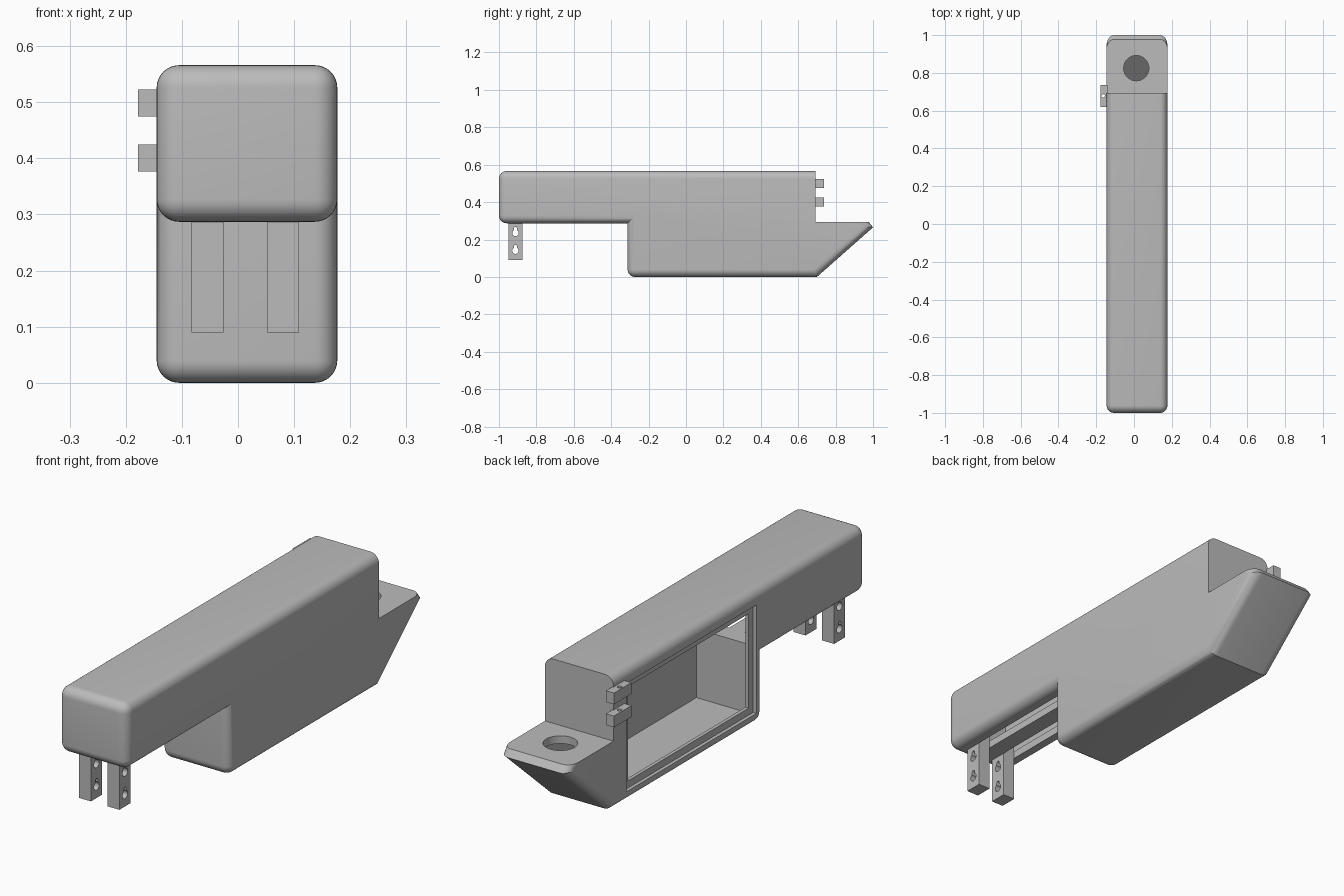
import bpy, bmesh, math
from mathutils import Matrix

if "Cube" in bpy.data.objects:
    bpy.data.objects.remove(bpy.data.objects["Cube"])

X0, X1 = -0.145, 0.177      # left and right sides of the housing
grey = bpy.data.materials.new("light grey")
grey.diffuse_color = (0.5, 0.5, 0.5, 1)
grey.use_nodes = True
grey.node_tree.nodes["Principled BSDF"].inputs["Base Color"].default_value = grey.diffuse_color


def finish(name, bm):
    bmesh.ops.recalc_face_normals(bm, faces=bm.faces[:])
    me = bpy.data.meshes.new(name)
    bm.to_mesh(me)
    bm.free()
    me.materials.append(grey)
    ob = bpy.data.objects.new(name, me)
    bpy.context.collection.objects.link(ob)
    return ob


def extrude_profile(name, pts, xa, xb, is_round=None, radius=0.04):
    """Extrude a (y, z) profile along x, rounding the edges chosen by is_round."""
    bm = bmesh.new()
    face = bm.faces.new([bm.verts.new((xa, y, z)) for y, z in pts])
    ext = bmesh.ops.extrude_face_region(bm, geom=[face])
    for v in ext["geom"]:
        if isinstance(v, bmesh.types.BMVert):
            v.co.x = xb
    bmesh.ops.recalc_face_normals(bm, faces=bm.faces[:])
    if is_round:
        edges = [e for e in bm.edges if is_round(e)]
        bmesh.ops.bevel(bm, geom=edges, offset=radius, offset_type='OFFSET',
                        segments=8, profile=0.5, affect='EDGES', clamp_overlap=True)
    return finish(name, bm)


def box(name, x, y, z):
    return extrude_profile(name, [(y[0], z[0]), (y[1], z[0]), (y[1], z[1]), (y[0], z[1])], *x)


def cylinder(name, loc, r, depth, axis='Z'):
    bm = bmesh.new()
    rot = Matrix.Rotation(math.pi / 2, 4, 'Y') if axis == 'X' else Matrix()
    bmesh.ops.create_cone(bm, cap_ends=True, segments=32, radius1=r, radius2=r,
                          depth=depth, matrix=Matrix.Translation(loc) @ rot)
    return finish(name, bm)


def cut(ob, *cutters):
    for c in cutters:
        m = ob.modifiers.new("cut", 'BOOLEAN')
        m.operation, m.solver, m.object = 'DIFFERENCE', 'EXACT', c
        bpy.context.view_layer.objects.active = ob
        bpy.ops.object.modifier_apply(modifier=m.name)
        bpy.data.objects.remove(c)


def smooth(ob):
    bpy.ops.object.select_all(action='DESELECT')
    ob.select_set(True)
    bpy.context.view_layer.objects.active = ob
    bpy.ops.object.shade_smooth_by_angle(angle=math.radians(30))


# Housing: long arm, deep box and sloped tail in one profile
outline = [(-1, 0.287), (-0.312, 0.287), (-0.312, 0), (0.70, 0), (1, 0.265),
           (0.978, 0.293), (0.693, 0.293), (0.693, 0.566), (-1, 0.566)]


def housing_round(e):
    a, b = e.verts[0].co, e.verts[1].co
    mid = (a + b) / 2
    if abs(a.x - b.x) > 0.1:        # cross edges: front corners only
        return mid.y < -0.9 or (mid.y < -0.2 and mid.z < 0.1)
    flat_tail_top = mid.y > 0.7 and mid.z > 0.285
    back_wall = abs(a.y - 0.693) < 1e-4 and abs(b.y - 0.693) < 1e-4
    return not (flat_tail_top or back_wall)


housing = extrude_profile("housing", outline, X0, X1, housing_round)

# Hollow interior, following the outline
cavity = [(-0.97, 0.32), (-0.28, 0.32), (-0.28, 0.028), (0.688, 0.028), (0.945, 0.26),
          (0.663, 0.26), (0.663, 0.537), (-0.97, 0.537)]
cut(housing, extrude_profile("cavity", cavity, X0 + 0.03, X1 - 0.03))

# Door opening on the left with a stepped rebate
cut(housing,
    box("door_rebate", (X0 - 0.05, X0 + 0.015), (-0.265, 0.605), (0.045, 0.505)),
    box("door_opening", (X0 - 0.05, X0 + 0.05), (-0.235, 0.575), (0.075, 0.475)))

# Round hole in the tail plate
cut(housing, cylinder("tail_hole", (0.012, 0.825, 0.28), 0.067, 0.1))

# Sliding slots under the arm
LEGS = (-0.054, 0.08)
for x in LEGS:
    cut(housing, box("slot", (x - 0.03, x + 0.03), (-0.955, -0.36), (0.25, 0.34)))
smooth(housing)

# Hanging legs with keyholes through the sides
for i, x in enumerate(LEGS):
    leg = box(f"leg_{i + 1}", (x - 0.0285, x + 0.0285), (-0.95, -0.875), (0.09, 0.35))
    for z in (0.14, 0.235):
        cut(leg, cylinder("key_round", (x, -0.912, z), 0.017, 0.2, 'X'),
            box("key_slot", (x - 0.1, x + 0.1), (-0.920, -0.904), (z, z + 0.024)),
            cylinder("key_end", (x, -0.912, z + 0.024), 0.008, 0.2, 'X'))
    smooth(leg)

# Hinge tabs beside the door
for i, z in enumerate((0.401, 0.4985)):
    tab = box(f"hinge_tab_{i + 1}", (-0.178, X0 + 0.005), (0.62, 0.737), (z - 0.024, z + 0.024))
    cut(tab, cylinder("pin_hole", (-0.163, 0.678, z), 0.009, 0.2))
    smooth(tab)
